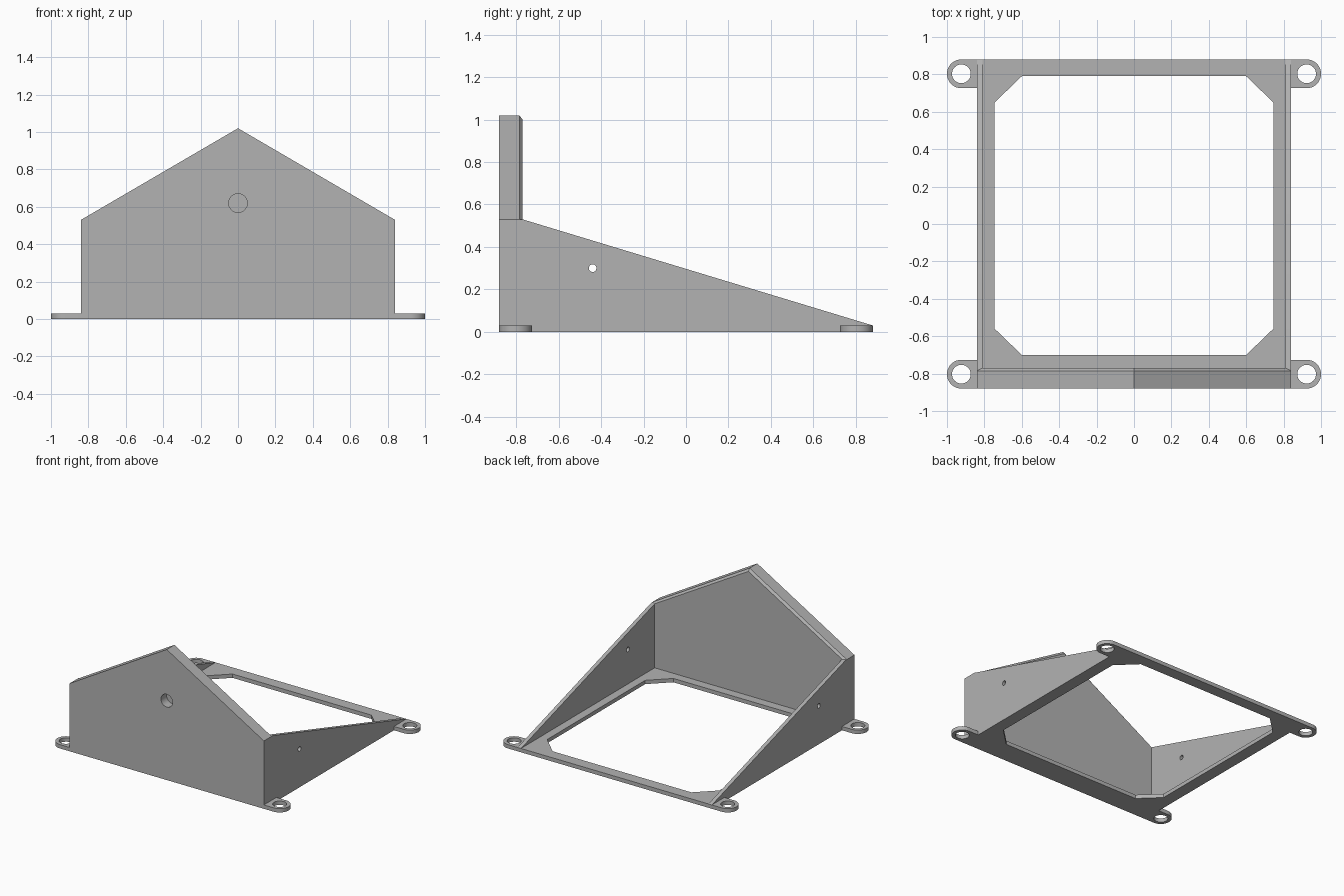
import bpy, bmesh, math
from mathutils import Vector

cube = bpy.data.objects.get("Cube")
if cube:
    bpy.data.objects.remove(cube, do_unlink=True)

grey = bpy.data.materials.new("plain grey")
grey.use_nodes = True
COLOUR = (0.45, 0.45, 0.45, 1)
grey.diffuse_color = COLOUR
grey.node_tree.nodes["Principled BSDF"].inputs["Base Color"].default_value = COLOUR

W, D, T = 0.84, 0.88, 0.03       # half width, half depth, plate thickness
EAVE, PEAK = 0.53, 1.02
PLACE = {                        # profile (u, v) at a position along an axis
    "x": lambda u, v, w: Vector((w, u, v)),
    "y": lambda u, v, w: Vector((u, w, v)),
    "z": lambda u, v, w: Vector((u, v, w)),
}


def loft(name, axis, rings):
    """Solid through (position, profile) rings along an axis."""
    bm = bmesh.new()
    loops = [[bm.verts.new(PLACE[axis](u, v, w)) for u, v in prof] for w, prof in rings]
    n = len(loops[0])
    bm.faces.new(loops[0])
    bm.faces.new(loops[-1])
    for a, b in zip(loops, loops[1:]):
        for i in range(n):
            j = (i + 1) % n
            bm.faces.new((a[i], a[j], b[j], b[i]))
    bmesh.ops.recalc_face_normals(bm, faces=bm.faces)
    mesh = bpy.data.meshes.new(name)
    bm.to_mesh(mesh)
    bm.free()
    mesh.materials.append(grey)
    obj = bpy.data.objects.new(name, mesh)
    bpy.context.collection.objects.link(obj)
    return obj


def prism(name, axis, prof, lo, hi):
    return loft(name, axis, [(lo, prof), (hi, prof)])


def arc(cu, cv, r, start=0, sweep=360, n=40):
    count = n if sweep == 360 else n + 1
    angles = [math.radians(start + sweep * i / n) for i in range(count)]
    return [(cu + r * math.cos(a), cv + r * math.sin(a)) for a in angles]


def cut(obj, cutter):
    mod = obj.modifiers.new("hole", "BOOLEAN")
    mod.operation, mod.solver, mod.object = "DIFFERENCE", "EXACT", cutter
    bpy.ops.object.select_all(action="DESELECT")
    obj.select_set(True)
    bpy.context.view_layer.objects.active = obj
    bpy.ops.object.modifier_apply(modifier=mod.name)
    bpy.data.objects.remove(cutter, do_unlink=True)
    bpy.ops.object.shade_smooth_by_angle(angle=math.radians(25))


# Base frame with a chamfered opening
frame = prism("base_frame", "z", [(-W, -D), (W, -D), (W, D), (-W, D)], 0, T)
half = [(0.60, -0.70), (0.745, -0.56), (0.745, 0.65), (0.60, 0.79)]
opening = half + [(-x, y) for x, y in reversed(half)]
cut(frame, prism("opening_cutter", "z", opening, -0.1, 0.1))

# Gabled front wall: inner roof edge chamfered, blind round hole outside
gable = [(-W, T), (W, T), (W, EAVE), (0, PEAK), (-W, EAVE)]
inner = [(-0.81, T), (0.81, T), (0.81, EAVE), (0, 1.0), (-0.81, EAVE)]
wall = loft("front_wall", "y", [(-D, gable), (-0.785, gable), (-0.77, inner)])
cut(wall, prism("socket_cutter", "y", arc(0, 0.62, 0.05), -1, -0.81))

for side, s in (("left", 1), ("right", -1)):
    # Sloping side wall with a small through hole
    slope = [(-0.785, T), (D, T), (-0.77, EAVE), (-0.785, EAVE)]
    lo, hi = sorted((s * 0.81, s * W))
    panel = prism(side + "_side_wall", "x", slope, lo, hi)
    cut(panel, prism("pin_cutter", "x", arc(-0.44, 0.30, 0.018, n=24), lo - 0.1, hi + 0.1))

    # Rounded mounting tabs with screw holes
    for end, e in (("front", -1), ("back", 1)):
        r = 0.077
        cy = e * (D - r)
        outline = [(W, cy - r)] + arc(1 - r, cy, r, -90, 180) + [(W, cy + r)]
        tab = prism(f"{end}_{side}_tab", "z", [(s * x, y) for x, y in outline], 0, T)
        cut(tab, prism("screw_cutter", "z", arc(s * (1 - r), cy, 0.05), -0.1, 0.1))
